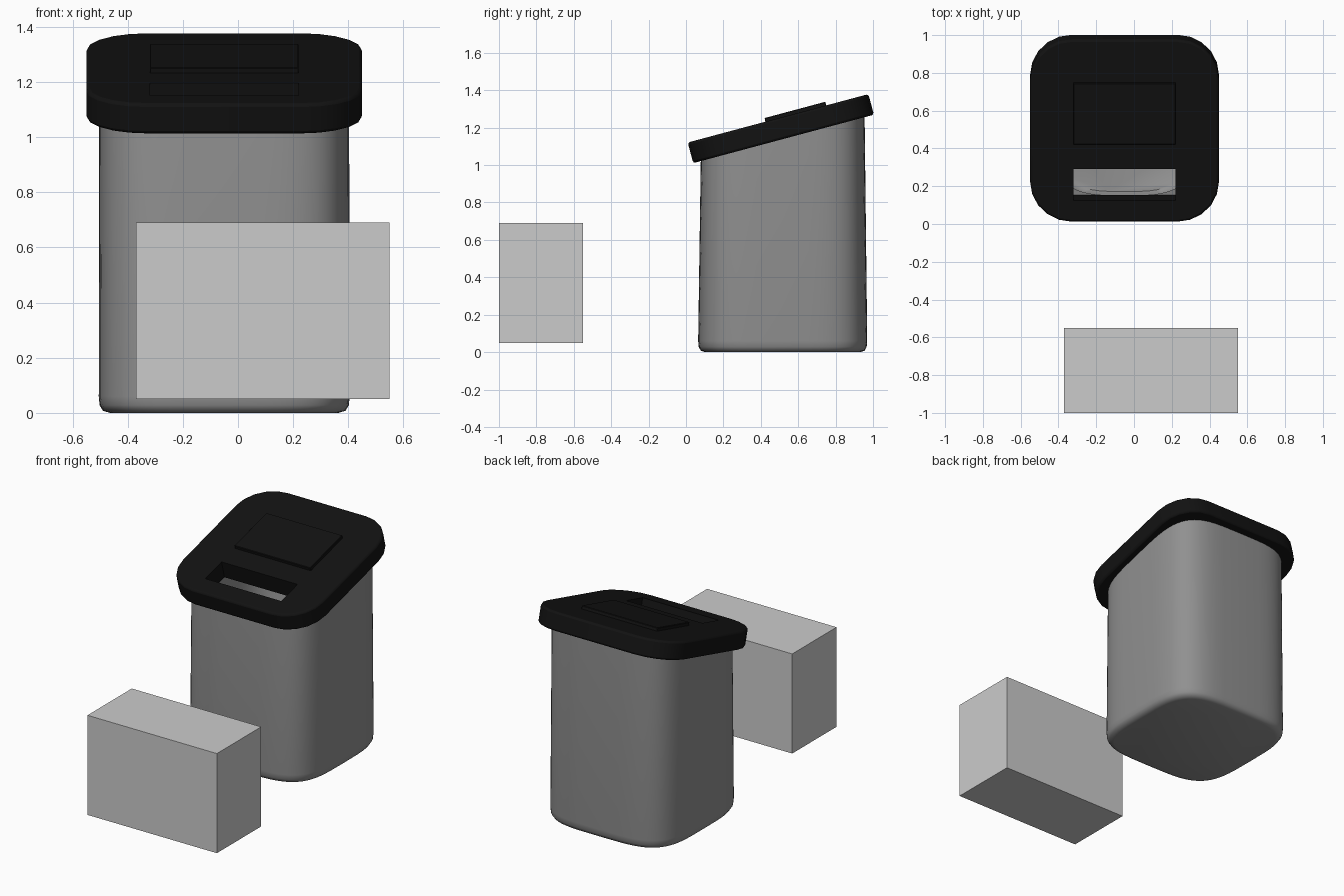
import bpy, bmesh, math
from mathutils import Matrix

if "Cube" in bpy.data.objects:
    bpy.data.objects.remove(bpy.data.objects["Cube"])

TILT = math.radians(15)
LID_AT = (-0.05, 0.507, 1.195)
LID_MATRIX = Matrix.Translation(LID_AT) @ Matrix.Rotation(TILT, 4, 'X')


def material(name, v):
    m = bpy.data.materials.new(name)
    m.diffuse_color = (v, v, v, 1)
    m.use_nodes = True
    m.node_tree.nodes["Principled BSDF"].inputs["Base Color"].default_value = m.diffuse_color
    return m


def finish(bm, name, mat=None, matrix=None):
    bmesh.ops.recalc_face_normals(bm, faces=bm.faces)
    me = bpy.data.meshes.new(name)
    bm.to_mesh(me)
    bm.free()
    ob = bpy.data.objects.new(name, me)
    bpy.context.collection.objects.link(ob)
    if mat:
        me.materials.append(mat)
    if matrix:
        ob.matrix_world = matrix
    return ob


def smooth(ob, angle):
    bpy.ops.object.select_all(action='DESELECT')
    ob.select_set(True)
    bpy.context.view_layer.objects.active = ob
    bpy.ops.object.shade_smooth_by_angle(angle=math.radians(angle))


def box(name, lo, hi, mat=None, matrix=None):
    bm = bmesh.new()
    bmesh.ops.create_cube(bm, size=1)
    for v in bm.verts:
        v.co = [l + (c + 0.5) * (h - l) for l, h, c in zip(lo, hi, v.co)]
    return finish(bm, name, mat, matrix)


def bevel(ob, width, segments):
    mod = ob.modifiers.new("bevel", 'BEVEL')
    mod.width, mod.segments = width, segments
    mod.limit_method = 'ANGLE'
    mod.angle_limit = math.radians(40)


black = material("black_plastic", 0.006)
grey = material("grey_plastic", 0.28)

# Plain box in front
box("small_box", (-0.37, -1.0, 0.05), (0.55, -0.55, 0.69))


# Bin body: squarish rings swept up outside, over the slanted rim and down inside
def ring(bm, hx, hy, z, power, slanted=False, n=64):
    out = []
    for i in range(n):
        a = 2 * math.pi * i / n
        c, s = math.cos(a), math.sin(a)
        x = -0.05 + hx * math.copysign(abs(c) ** (2 / power), c)
        y = 0.517 + hy * math.copysign(abs(s) ** (2 / power), s)
        zz = LID_AT[2] - 0.055 + (y - LID_AT[1]) * math.tan(TILT) if slanted else z
        out.append(bm.verts.new((x, y, zz)))
    return out


bm = bmesh.new()
rings = [
    ring(bm, 0.415, 0.415, 0.0, 4),
    ring(bm, 0.440, 0.438, 0.008, 4),
    ring(bm, 0.452, 0.449, 0.028, 4),
    ring(bm, 0.455, 0.452, 0.06, 4),
    ring(bm, 0.453, 0.438, 0, 4, True),
    ring(bm, 0.385, 0.365, 0, 3.4, True),
    ring(bm, 0.385, 0.375, 0.10, 3.4),
    ring(bm, 0.350, 0.345, 0.06, 3.4),
]
for a, b in zip(rings, rings[1:]):
    for i in range(64):
        j = (i + 1) % 64
        bm.faces.new((a[i], a[j], b[j], b[i]))
bm.faces.new(rings[0])
bm.faces.new(rings[-1])
smooth(finish(bm, "bin_body", grey), 50)

# Tilted lid slab with rounded corners
bm = bmesh.new()
R, H, SEG = 0.22, 0.5, 5
pts = []
for k in range(4):
    a0 = k * math.pi / 2
    cx = (H - R) * (1 if k in (0, 3) else -1)
    cy = (H - R) * (1 if k in (0, 1) else -1)
    for s in range(SEG + 1):
        a = a0 + s / SEG * math.pi / 2
        pts.append((cx + R * math.cos(a), cy + R * math.sin(a)))
base = bm.faces.new([bm.verts.new((x, y, -0.057)) for x, y in pts])
top = bmesh.ops.extrude_face_region(bm, geom=[base])["geom"]
bmesh.ops.translate(bm, vec=(0, 0, 0.114),
                    verts=[g for g in top if isinstance(g, bmesh.types.BMVert)])
lid = finish(bm, "lid", black, LID_MATRIX)
bevel(lid, 0.012, 2)

# Slot through the lid
cutter = box("slot_cutter", (-0.27, -0.38, -0.2), (0.27, -0.209, 0.2), None, LID_MATRIX)
cutter.hide_render = True
cutter.hide_viewport = True
cut = lid.modifiers.new("slot", 'BOOLEAN')
cut.object, cut.operation, cut.solver = cutter, 'DIFFERENCE', 'EXACT'
smooth(lid, 35)

# Raised panel on the lid
panel = box("lid_panel", (-0.27, -0.07, 0.04), (0.27, 0.267, 0.077), black, LID_MATRIX)
bevel(panel, 0.003, 1)
